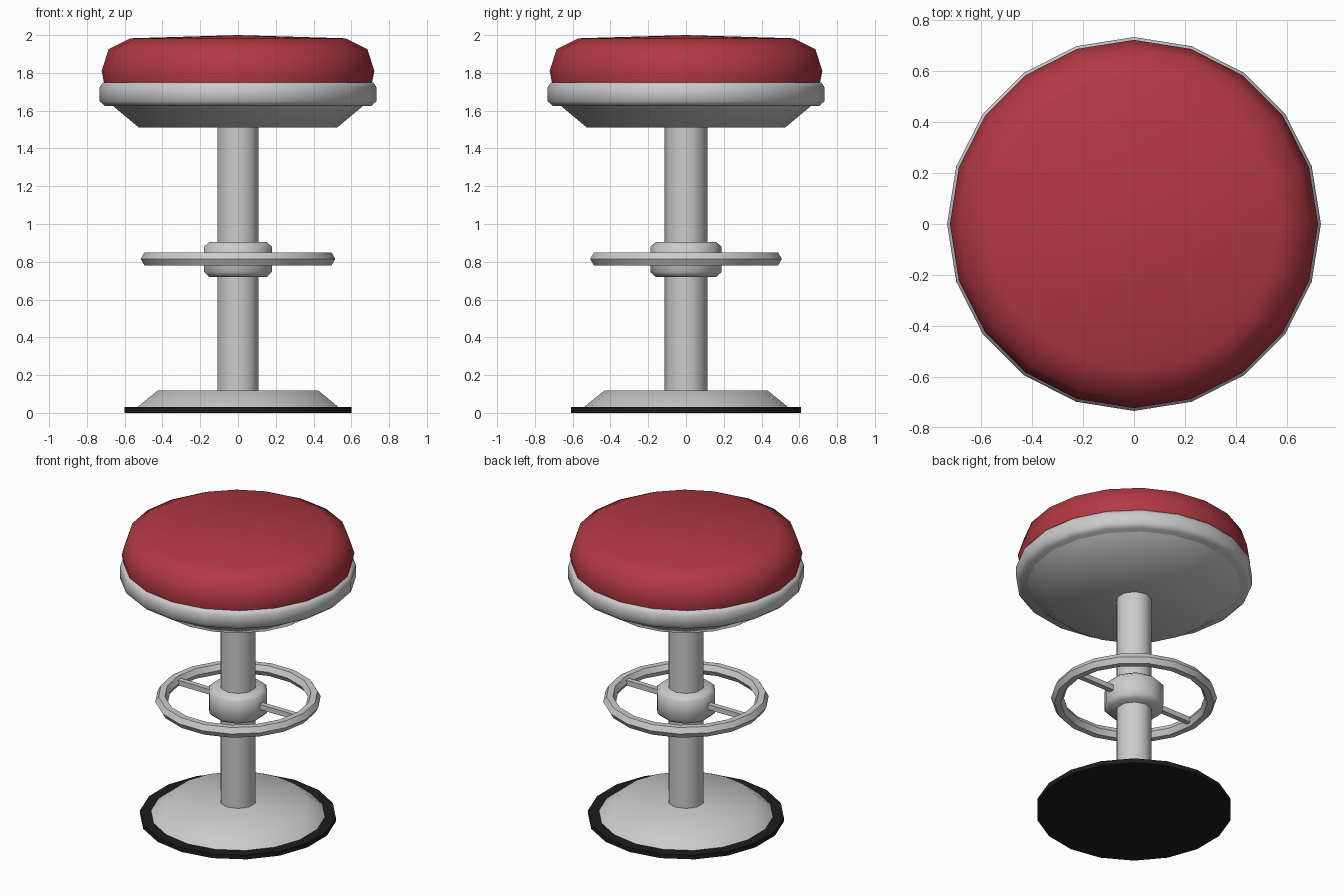
import bpy, bmesh, math

if "Cube" in bpy.data.objects:
    bpy.data.objects.remove(bpy.data.objects["Cube"])


def finish(ob, color=None, angle=40):
    bpy.ops.object.select_all(action='DESELECT')
    ob.select_set(True)
    bpy.context.view_layer.objects.active = ob
    bpy.ops.object.shade_smooth_by_angle(angle=math.radians(angle))
    if color:
        mat = bpy.data.materials.new(ob.name + "_color")
        mat.diffuse_color = color
        mat.use_nodes = True
        mat.node_tree.nodes["Principled BSDF"].inputs["Base Color"].default_value = mat.diffuse_color
        ob.data.materials.append(mat)
    return ob


def lathe(name, profile, sides, color=None, angle=40):
    """Spin an (r, z) profile, listed bottom to top, with a vertex on +y; ends are capped."""
    bm = bmesh.new()
    rings = []
    for r, z in profile:
        if r == 0:
            rings.append([bm.verts.new((0, 0, z))])
            continue
        rings.append([bm.verts.new((r * math.cos(math.pi / 2 + 2 * math.pi * i / sides),
                                    r * math.sin(math.pi / 2 + 2 * math.pi * i / sides), z))
                      for i in range(sides)])
    for a, b in zip(rings, rings[1:]):
        for i in range(sides):
            j = (i + 1) % sides
            if len(b) == 1:
                bm.faces.new((a[i], a[j], b[0]))
            else:
                bm.faces.new((a[i], a[j], b[j], b[i]))
    bm.faces.new(rings[0][::-1])
    if len(rings[-1]) > 1:
        bm.faces.new(rings[-1])
    mesh = bpy.data.meshes.new(name)
    bm.to_mesh(mesh)
    bm.free()
    ob = bpy.data.objects.new(name, mesh)
    bpy.context.collection.objects.link(ob)
    return finish(ob, color, angle)


# Base: rubber foot and sloped metal plate
lathe("rubber_foot", [(0.609, 0), (0.609, 0.03)], 18, (0.012, 0.012, 0.015, 1))
lathe("base_plate", [(0.548, 0.025), (0.432, 0.118)], 18, angle=60)

# Column and footrest hub
lathe("column", [(0.113, 0.10), (0.113, 1.52)], 10)
lathe("footrest_hub", [(0.16, 0.72), (0.188, 0.745), (0.188, 0.88), (0.16, 0.905)], 10, angle=60)

# Footrest ring with hexagonal section
bpy.ops.mesh.primitive_torus_add(major_segments=18, minor_segments=6,
                                 major_radius=0.475, minor_radius=0.04,
                                 location=(0, 0, 0.815))
ring = bpy.context.object
ring.name = "footrest_ring"
finish(ring)

# Two spokes joining hub and ring
for side, label in ((-1, "left"), (1, "right")):
    bpy.ops.mesh.primitive_cube_add(size=1, location=(side * 0.30, 0, 0.815))
    spoke = bpy.context.object
    spoke.name = label + "_spoke"
    spoke.scale = (0.31, 0.035, 0.035)

# Seat: tapered pan, metal rim and padded cushion
lathe("seat_pan", [(0.524, 1.51), (0.68, 1.64)], 20, angle=60)
lathe("seat_rim", [(0.705, 1.625), (0.733, 1.65), (0.733, 1.725), (0.715, 1.75)], 20, angle=60)
lathe("seat_cushion", [(0.708, 1.74), (0.722, 1.81), (0.685, 1.925), (0.57, 1.983), (0, 2.0)],
      20, (0.45, 0.04, 0.055, 1), angle=60)
